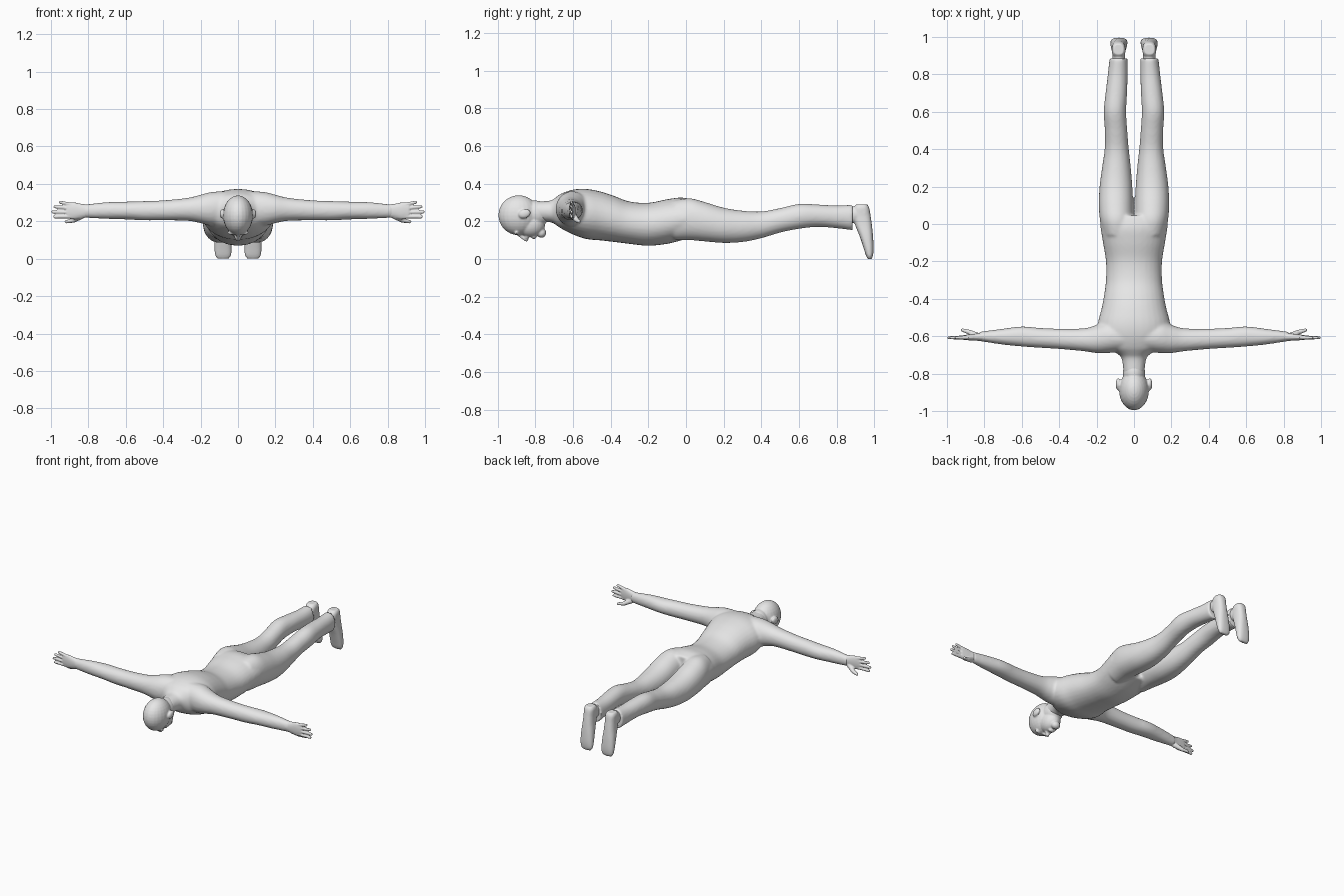
import bpy, bmesh, math
from mathutils import Vector, Matrix

skin = bpy.data.materials.new("plain grey")
skin.diffuse_color = (0.8, 0.8, 0.8, 1)


def spline(rows, t):
    """Catmull-Rom interpolation through a list of rows."""
    i = min(int(t), len(rows) - 2)
    f = t - i
    p0, p1 = rows[max(i - 1, 0)], rows[i]
    p2, p3 = rows[i + 1], rows[min(i + 2, len(rows) - 1)]
    return [0.5 * (2 * b + (c - a) * f + (2 * a - 5 * b + 4 * c - d) * f * f
                   + (3 * b - a - 3 * c + d) * f ** 3)
            for a, b, c, d in zip(p0, p1, p2, p3)]


def loft(bm, rows, axis, n=32, steps=5, power=0.95):
    """Closed loft; each row is (station, min u, max u, min v, max v)."""
    rings = []
    total = (len(rows) - 1) * steps
    for k in range(total + 1):
        s, u0, u1, v0, v1 = spline(rows, k / steps)
        ring = []
        for j in range(n):
            a = 2 * math.pi * j / n
            c, d = math.cos(a), math.sin(a)
            u = (u0 + u1) / 2 + (u1 - u0) / 2 * math.copysign(abs(c) ** power, c)
            v = (v0 + v1) / 2 + (v1 - v0) / 2 * math.copysign(abs(d) ** power, d)
            co = {"x": (s, u, v), "y": (u, s, v), "z": (u, v, s)}[axis]
            ring.append(bm.verts.new(co))
        rings.append(ring)
    for r, q in zip(rings, rings[1:]):
        for j in range(n):
            bm.faces.new((r[j], r[(j + 1) % n], q[(j + 1) % n], q[j]))
    bm.faces.new(rings[0][::-1])
    bm.faces.new(rings[-1])


def ball(bm, center, radii, tilt=0):
    m = Matrix.Translation(center) @ Matrix.Rotation(tilt, 4, "X") @ Matrix.Diagonal((*radii, 1))
    bmesh.ops.create_uvsphere(bm, u_segments=24, v_segments=16, radius=1, matrix=m)


def rod(bm, a, b, r0, r1):
    """Tapered finger segment with rounded ends."""
    a, b = Vector(a), Vector(b)
    m = Matrix.Translation((a + b) / 2) @ (b - a).to_track_quat("Z", "Y").to_matrix().to_4x4()
    bmesh.ops.create_cone(bm, cap_ends=True, segments=12, radius1=r0, radius2=r1,
                          depth=(b - a).length, matrix=m)
    ball(bm, a, (r0,) * 3)
    ball(bm, b, (r1,) * 3)


def mirrored(bm):
    """Copy everything so far to the other side of x = 0."""
    geo = bmesh.ops.duplicate(bm, geom=bm.verts[:] + bm.edges[:] + bm.faces[:])["geom"]
    for v in geo:
        if isinstance(v, bmesh.types.BMVert):
            v.co.x = -v.co.x
    bmesh.ops.reverse_faces(bm, faces=[f for f in geo if isinstance(f, bmesh.types.BMFace)])


def fuse(name, bm, voxel, smooth):
    """Merge the overlapping volumes into one smooth skin."""
    bmesh.ops.recalc_face_normals(bm, faces=bm.faces)
    me = bpy.data.meshes.new(name)
    bm.to_mesh(me)
    bm.free()
    ob = bpy.data.objects.new(name, me)
    bpy.context.collection.objects.link(ob)
    r = ob.modifiers.new("fuse", "REMESH")
    r.mode, r.voxel_size = "VOXEL", voxel
    s = ob.modifiers.new("soften", "SMOOTH")
    s.factor, s.iterations = 0.5, smooth
    for o in bpy.context.selected_objects:
        o.select_set(False)
    bpy.context.view_layer.objects.active = ob
    ob.select_set(True)
    bpy.ops.object.convert(target="MESH")
    ob.data.materials.clear()
    ob.data.materials.append(skin)
    bpy.ops.object.shade_smooth_by_angle(angle=math.radians(50))


# body: legs and arms mirrored, then the torso with the neck
bm = bmesh.new()
loft(bm, [(-0.06, 0.01, 0.165, 0.10, 0.31), (0.02, 0.004, 0.182, 0.10, 0.322),
          (0.1, 0.005, 0.188, 0.093, 0.302), (0.2, 0.009, 0.184, 0.085, 0.272),
          (0.3, 0.017, 0.171, 0.09, 0.256), (0.4, 0.028, 0.157, 0.11, 0.252),
          (0.5, 0.036, 0.156, 0.14, 0.27), (0.6, 0.042, 0.162, 0.16, 0.292),
          (0.7, 0.037, 0.152, 0.17, 0.289), (0.8, 0.034, 0.14, 0.163, 0.284),
          (0.885, 0.033, 0.131, 0.152, 0.288)], "y")
loft(bm, [(0.06, -0.68, -0.53, 0.18, 0.36), (0.14, -0.69, -0.52, 0.175, 0.357),
          (0.2, -0.69, -0.54, 0.19, 0.342), (0.27, -0.68, -0.558, 0.203, 0.325),
          (0.4, -0.668, -0.56, 0.205, 0.312), (0.5, -0.662, -0.556, 0.205, 0.308),
          (0.6, -0.655, -0.548, 0.21, 0.305), (0.7, -0.645, -0.56, 0.213, 0.302),
          (0.8, -0.63, -0.573, 0.218, 0.292), (0.83, -0.627, -0.577, 0.222, 0.288)], "x")
mirrored(bm)
loft(bm, [(-0.8, -0.055, 0.055, 0.2, 0.305), (-0.72, -0.066, 0.066, 0.195, 0.31),
          (-0.69, -0.095, 0.095, 0.18, 0.328), (-0.66, -0.15, 0.15, 0.16, 0.348),
          (-0.6, -0.188, 0.188, 0.13, 0.368), (-0.53, -0.193, 0.193, 0.106, 0.372),
          (-0.45, -0.173, 0.173, 0.098, 0.357), (-0.38, -0.16, 0.16, 0.09, 0.334),
          (-0.3, -0.15, 0.15, 0.08, 0.305), (-0.2, -0.15, 0.15, 0.07, 0.298),
          (-0.1, -0.166, 0.166, 0.08, 0.317), (-0.02, -0.179, 0.179, 0.10, 0.326),
          (0.045, -0.182, 0.182, 0.12, 0.31)], "y")
fuse("body", bm, 0.0085, 6)

# head: skull, jaw, chin, nose, brow, lips and ears
bm = bmesh.new()
ball(bm, (0, -0.888, 0.232), (0.08, 0.108, 0.106))
ball(bm, (0, -0.825, 0.185), (0.06, 0.077, 0.07))
ball(bm, (0, -0.768, 0.138), (0.03, 0.026, 0.026))
ball(bm, (0, -0.80, 0.24), (0.06, 0.08, 0.07))
rod(bm, (0, -0.885, 0.125), (0, -0.848, 0.104), 0.008, 0.012)
ball(bm, (0, -0.808, 0.118), (0.022, 0.014, 0.013))
for s in (-1, 1):
    ball(bm, (s * 0.03, -0.9, 0.138), (0.027, 0.01, 0.011))
    ball(bm, (s * 0.012, -0.846, 0.116), (0.008, 0.01, 0.009))
    ball(bm, (s * 0.084, -0.857, 0.24), (0.014, 0.033, 0.024), 0.3)
fuse("head", bm, 0.005, 3)

# hands: flat palm, four fingers and a thumb
bm = bmesh.new()
loft(bm, [(0.79, -0.628, -0.575, 0.222, 0.288), (0.84, -0.624, -0.585, 0.216, 0.294),
          (0.88, -0.622, -0.59, 0.21, 0.302), (0.915, -0.619, -0.595, 0.216, 0.298)], "x")
for z0, x1, z1 in ((0.288, 0.95, 0.302), (0.268, 0.978, 0.278), (0.248, 0.99, 0.25), (0.226, 0.98, 0.224)):
    rod(bm, (0.89, -0.606, z0), (x1, -0.608, z1), 0.0115, 0.0085)
rod(bm, (0.84, -0.598, 0.228), (0.88, -0.578, 0.205), 0.018, 0.013)
rod(bm, (0.88, -0.578, 0.205), (0.918, -0.567, 0.198), 0.013, 0.009)
mirrored(bm)
fuse("hands", bm, 0.0045, 2)

# feet: narrow ankle inside the cuff, heel and toes pointing down
bm = bmesh.new()
loft(bm, [(0.82, 0.05, 0.115, 0.19, 0.275), (0.88, 0.048, 0.115, 0.19, 0.278),
          (0.95, 0.046, 0.118, 0.2, 0.285)], "y")
loft(bm, [(0.0, 0.05, 0.11, 0.965, 0.985), (0.02, 0.037, 0.122, 0.955, 0.993),
          (0.06, 0.035, 0.126, 0.942, 0.996), (0.12, 0.038, 0.125, 0.922, 0.993),
          (0.18, 0.044, 0.12, 0.898, 0.987), (0.23, 0.046, 0.118, 0.885, 0.98),
          (0.27, 0.046, 0.118, 0.89, 0.973), (0.29, 0.055, 0.11, 0.905, 0.962)], "z", power=0.8)
mirrored(bm)
fuse("feet", bm, 0.005, 3)
